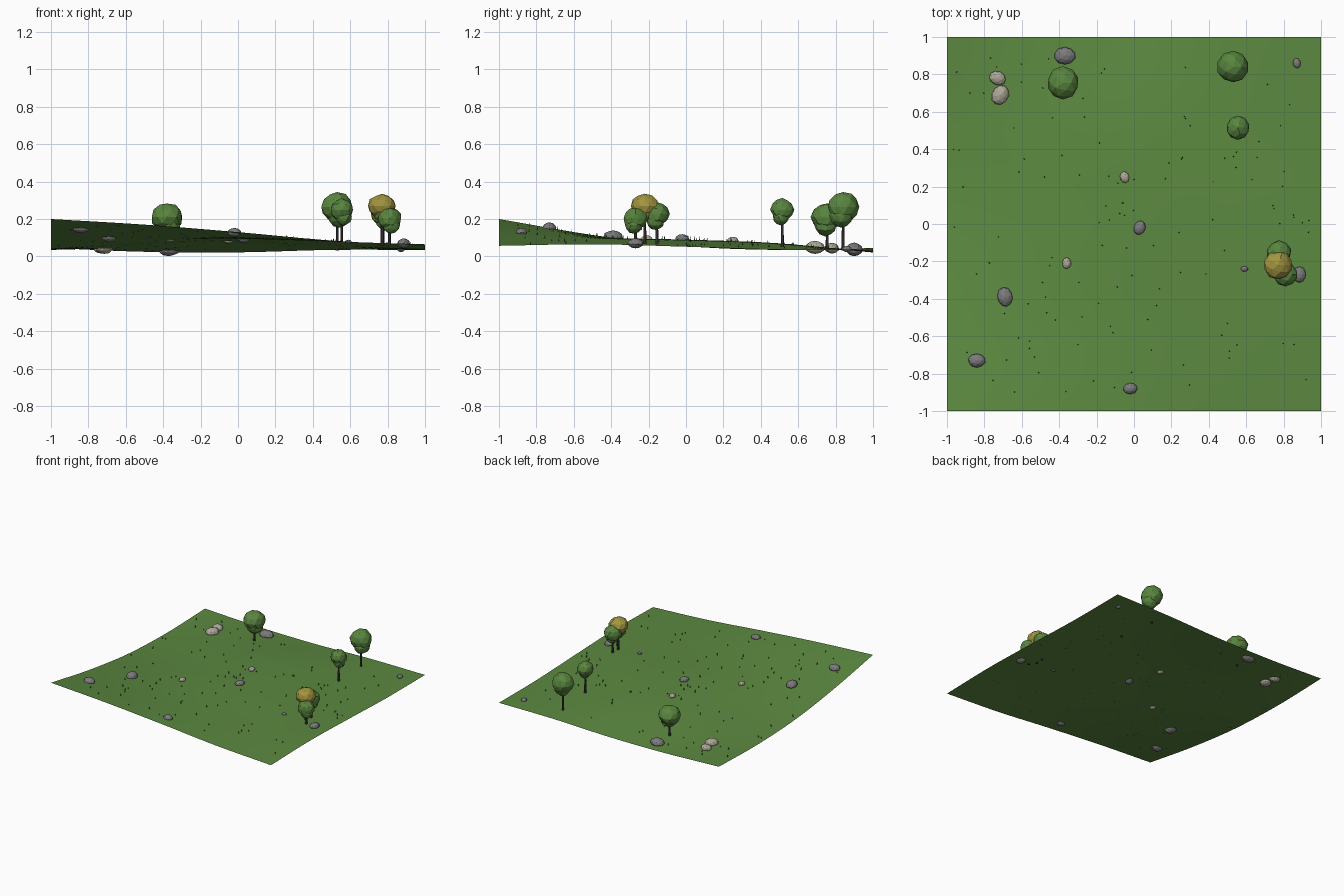
import bpy, bmesh, math, random
from mathutils import Vector, Matrix

random.seed(7)
cube = bpy.data.objects.get("Cube")
if cube:
    bpy.data.objects.remove(cube, do_unlink=True)


def material(name, color):
    mat = bpy.data.materials.new(name)
    mat.use_nodes = True
    rgba = (*color, 1.0)
    mat.diffuse_color = rgba
    mat.node_tree.nodes["Principled BSDF"].inputs["Base Color"].default_value = rgba
    return mat


GRASS = material("meadow green", (0.107, 0.25, 0.052))
LEAF = material("leaf green", (0.1, 0.235, 0.05))
GOLD = material("golden leaf", (0.36, 0.3, 0.05))
BARK = material("bark", (0.06, 0.05, 0.045))
GREY = material("grey stone", (0.2, 0.2, 0.2))
BEIGE = material("pale stone", (0.42, 0.39, 0.31))
BLADE = material("grass blade", (0.05, 0.13, 0.025))

# Control heights of the meadow, rows from front to back
HEIGHTS = [
    [0.20, 0.17, 0.13, 0.085, 0.057],
    [0.115, 0.11, 0.10, 0.08, 0.065],
    [0.055, 0.075, 0.09, 0.075, 0.052],
    [0.035, 0.055, 0.07, 0.055, 0.036],
    [0.045, 0.025, 0.022, 0.035, 0.035],
]


def spline(values, t):
    """Smooth curve through evenly spaced values, t from -1 to 1."""
    u = (t + 1) / 2 * (len(values) - 1)
    i = max(0, min(int(u), len(values) - 2))
    f = u - i
    b, c = values[i], values[i + 1]
    a = values[i - 1] if i > 0 else 2 * b - c
    d = values[i + 2] if i + 2 < len(values) else 2 * c - b
    return b + f / 2 * (c - a + f * (2*a - 5*b + 4*c - d + f * (3*(b - c) + d - a)))


def ground(x, y):
    return spline([spline(row, x) for row in HEIGHTS], y)


def finish(name, bm, mat, smooth=False):
    mesh = bpy.data.meshes.new(name)
    bm.to_mesh(mesh)
    bm.free()
    mesh.materials.append(mat)
    for poly in mesh.polygons:
        poly.use_smooth = smooth
    obj = bpy.data.objects.new(name, mesh)
    bpy.context.collection.objects.link(obj)
    return obj


def add_blob(bm, center, radii, turn=0, rough=0.06):
    """Slightly uneven faceted ball."""
    ball = bmesh.ops.create_icosphere(bm, subdivisions=2, radius=1)
    place = (Matrix.Translation(center) @ Matrix.Rotation(turn, 4, "Z")
             @ Matrix.Diagonal((*radii, 1)))
    for v in ball["verts"]:
        v.co = place @ (v.co * random.uniform(1 - rough, 1 + rough))


def add_cone(bm, base, r1, r2, height, sides, tilt=0.0):
    turn = Matrix.Rotation(random.uniform(0, math.tau), 4, "Z")
    place = (Matrix.Translation(base) @ turn @ Matrix.Rotation(tilt, 4, "X")
             @ Matrix.Translation((0, 0, height / 2)))
    bmesh.ops.create_cone(bm, cap_ends=True, segments=sides, radius1=r1,
                          radius2=r2, depth=height, matrix=place)


# Rolling meadow sheet
bm = bmesh.new()
bmesh.ops.create_grid(bm, x_segments=48, y_segments=48, size=1)
for v in bm.verts:
    v.co.z = ground(v.co.x, v.co.y)
finish("meadow", bm, GRASS, smooth=True)


# Trees: trunk, wide upper crown and narrower lower crown
def tree(name, x, y, radius, bottom, top, leaf):
    z = ground(x, y)
    h = top - bottom
    bm = bmesh.new()
    add_cone(bm, (x, y, z - 0.01), 0.009, 0.006, top - h / 2 - z, 7)
    finish(name + "_trunk", bm, BARK)
    bm = bmesh.new()
    add_blob(bm, (x, y, top - h * 0.42), (radius, radius, h * 0.42))
    low = radius * 0.72
    add_blob(bm, (x + radius * 0.15, y - radius * 0.12, bottom + h * 0.34),
             (low, low, h * 0.34))
    finish(name + "_crown", bm, leaf)


tree("back_left_tree", 0.53, 0.84, 0.086, 0.155, 0.345, LEAF)
tree("slim_tree", 0.555, 0.515, 0.062, 0.165, 0.31, LEAF)
tree("back_right_tree", -0.38, 0.755, 0.085, 0.11, 0.285, LEAF)
tree("golden_tree", 0.77, -0.22, 0.075, 0.18, 0.335, GOLD)
tree("grove_front_tree", 0.81, -0.27, 0.066, 0.12, 0.262, LEAF)
tree("grove_back_tree", 0.775, -0.155, 0.066, 0.14, 0.29, LEAF)

# Stones: x, y, half width, half depth, turn
GREY_STONES = [
    (-0.37, 0.90, 0.058, 0.046, 0), (0.87, 0.86, 0.021, 0.027, 0.2),
    (0.03, -0.02, 0.031, 0.039, -0.4), (0.59, -0.24, 0.019, 0.015, 0),
    (0.885, -0.27, 0.034, 0.043, 0), (-0.69, -0.39, 0.041, 0.053, 0.2),
    (-0.84, -0.73, 0.046, 0.037, 0), (-0.02, -0.88, 0.038, 0.03, 0.1),
]
PALE_STONES = [
    (-0.73, 0.78, 0.046, 0.037, -0.4), (-0.715, 0.69, 0.045, 0.055, -0.5),
    (-0.05, 0.25, 0.025, 0.031, 0.2), (-0.36, -0.21, 0.024, 0.03, 0),
]
for label, stones, mat in (("grey", GREY_STONES, GREY), ("pale", PALE_STONES, BEIGE)):
    for i, (x, y, rx, ry, turn) in enumerate(stones):
        rz = 0.78 * min(rx, ry)
        bm = bmesh.new()
        add_blob(bm, (x, y, ground(x, y) + 0.2 * rz), (rx, ry, rz), turn, 0.03)
        finish(f"{label}_stone_{i + 1}", bm, mat)

# Scattered grass blades
bm = bmesh.new()
for _ in range(120):
    x, y = random.uniform(-0.97, 0.97), random.uniform(-0.9, 0.9)
    add_cone(bm, (x, y, ground(x, y) - 0.002), 0.004, 0.0005,
             random.uniform(0.012, 0.022), 4, random.uniform(0, 0.3))
finish("grass_blades", bm, BLADE)
